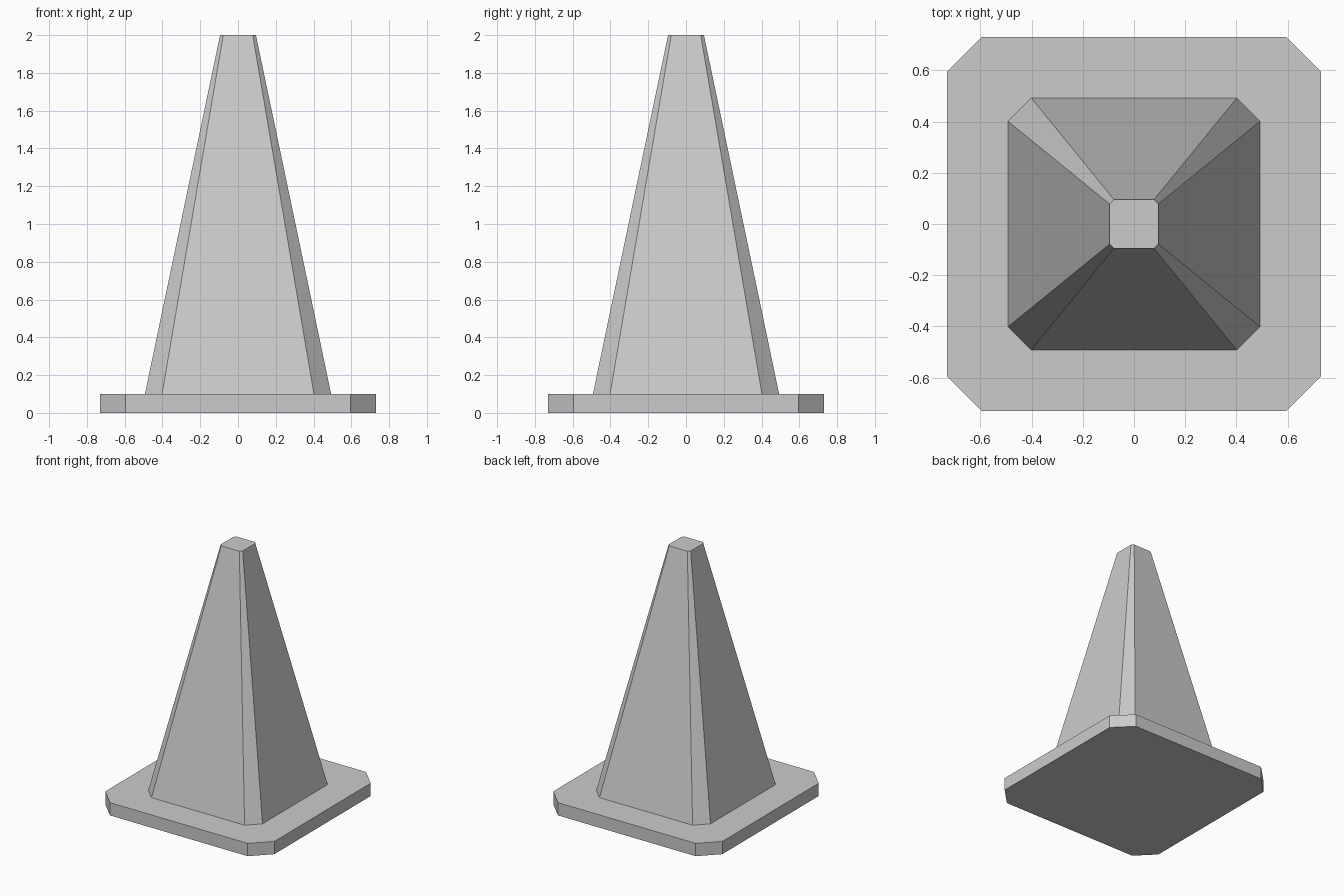
import bpy
import bmesh

if "Cube" in bpy.data.objects:
    bpy.data.objects.remove(bpy.data.objects["Cube"])

grey = bpy.data.materials.new("plain grey")
grey.diffuse_color = (0.6, 0.6, 0.6, 1.0)
grey.use_nodes = True
grey.node_tree.nodes["Principled BSDF"].inputs["Base Color"].default_value = grey.diffuse_color


def outline(half, flat):
    """Square with chamfered corners: half width and half length of the straight sides."""
    return [(flat, -half), (half, -flat), (half, flat), (flat, half),
            (-flat, half), (-half, flat), (-half, -flat), (-flat, -half)]


def loft(name, bottom, top, z0, z1):
    """Closed solid between two chamfered squares."""
    bm = bmesh.new()
    low = [bm.verts.new((x, y, z0)) for x, y in outline(*bottom)]
    high = [bm.verts.new((x, y, z1)) for x, y in outline(*top)]
    bm.faces.new(low[::-1])
    bm.faces.new(high)
    for i in range(8):
        j = (i + 1) % 8
        bm.faces.new((low[i], low[j], high[j], high[i]))
    mesh = bpy.data.meshes.new(name)
    bm.to_mesh(mesh)
    bm.free()
    mesh.materials.append(grey)
    obj = bpy.data.objects.new(name, mesh)
    bpy.context.collection.objects.link(obj)
    return obj


# Flat foot plate and the tapered body standing on it
loft("base_plate", (0.73, 0.595), (0.73, 0.595), 0.0, 0.1)
loft("cone_body", (0.493, 0.402), (0.095, 0.078), 0.1, 2.0)
